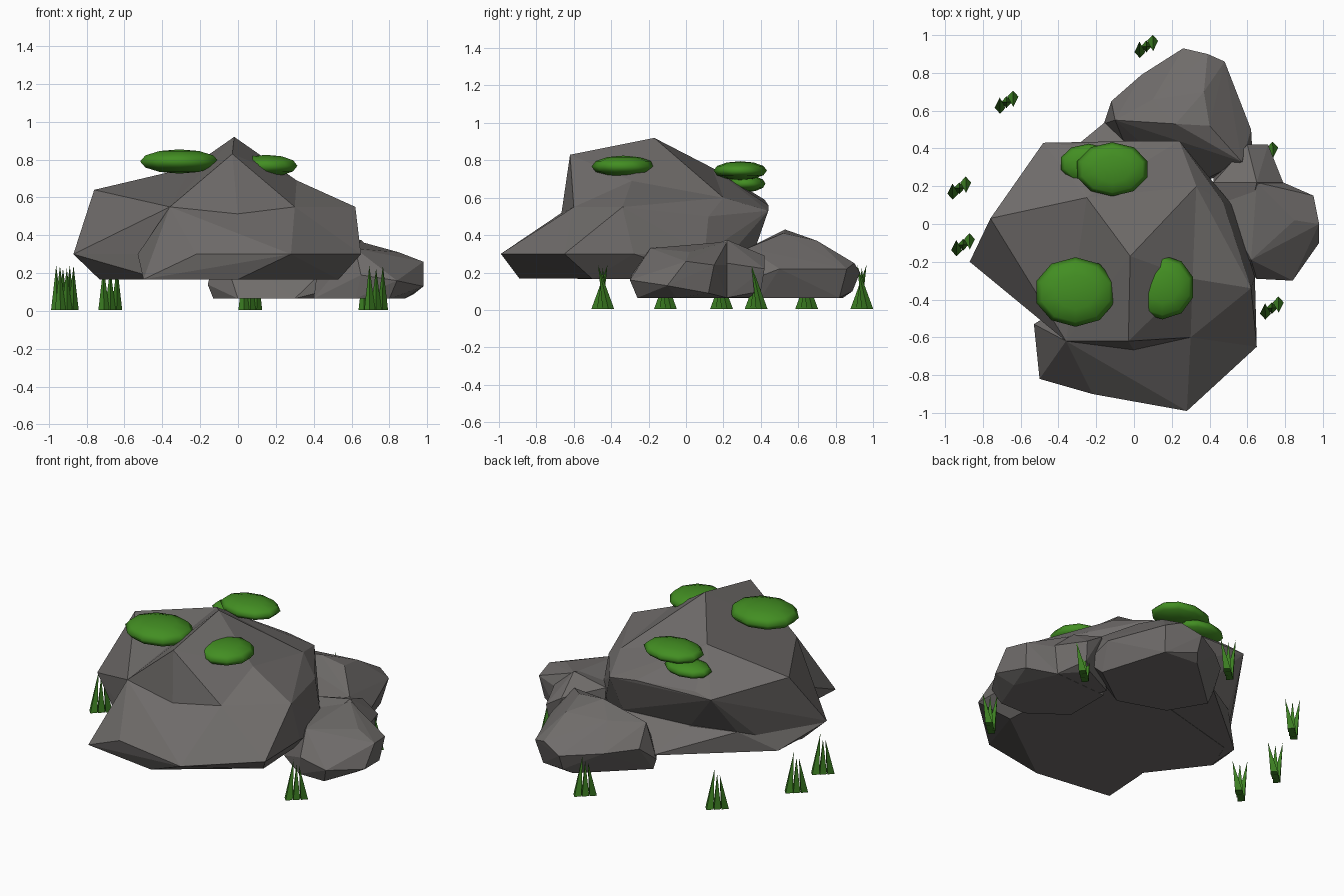
import bpy, bmesh, math
from mathutils import Vector, Matrix


def material(name, rgb):
    m = bpy.data.materials.new(name)
    m.diffuse_color = (*rgb, 1)
    return m


STONE = material("grey stone", (0.16, 0.15, 0.145))
MOSS = material("moss green", (0.055, 0.27, 0.016))
GRASS = material("grass green", (0.045, 0.21, 0.016))


def finish(bm, name, mat, smooth=False):
    bmesh.ops.recalc_face_normals(bm, faces=bm.faces)
    for f in bm.faces:
        f.smooth = smooth
    me = bpy.data.meshes.new(name)
    bm.to_mesh(me)
    bm.free()
    me.materials.append(mat)
    ob = bpy.data.objects.new(name, me)
    bpy.context.collection.objects.link(ob)
    return ob


def hull(name, points):
    """Chiselled stone: convex skin around a few corner points."""
    bm = bmesh.new()
    for p in points:
        bm.verts.new(p)
    res = bmesh.ops.convex_hull(bm, input=bm.verts)
    junk = [g for g in set(res["geom_interior"] + res["geom_unused"])
            if isinstance(g, bmesh.types.BMVert)]
    bmesh.ops.delete(bm, geom=junk, context="VERTS")
    return finish(bm, name, STONE)


def fuse(base, parts):
    bpy.context.view_layer.objects.active = base
    for part in parts:
        mod = base.modifiers.new("fuse", "BOOLEAN")
        mod.operation, mod.solver, mod.object = "UNION", "EXACT", part
        bpy.ops.object.modifier_apply(modifier=mod.name)
        bpy.data.objects.remove(part)


# main boulder: overhanging body, raised peak, front ledge and rear foot
body = hull("main_boulder", [
    (-.76, .03, .64), (-.25, .14, .76), (-.36, -.62, .55), (.30, -.60, .55),
    (.31, -.29, .69), (.62, -.34, .55), (.47, .12, .50), (.33, .20, .60),
    (-.48, .43, .57), (-.36, .42, .59), (.05, .44, .56), (.24, .44, .53),
    (-.87, -.20, .30), (.65, -.65, .30), (.64, -.28, .30), (.52, .10, .30),
    (-.36, -.62, .30), (-.53, .23, .30), (-.25, .31, .30), (.2, .36, .30),
    (-.73, -.15, .165), (-.65, .05, .165), (.50, .12, .165), (.1, .25, .165),
    (.53, -.50, .165), (-.40, -.58, .165)])
peak = hull("peak", [
    (-.02, -.17, .92), (-.03, -.62, .83), (-.25, .14, .76), (.31, -.29, .69),
    (-.36, -.62, .55), (.30, -.60, .55), (0, -.67, .49), (.33, .20, .60),
    (-.2, .1, .4), (.2, .1, .4), (.2, -.58, .4), (-.25, -.58, .4)])
ledge = hull("ledge", [
    (-.36, -.62, .55), (0, -.665, .49), (.30, -.60, .55), (-.53, -.53, .30),
    (-.50, -.82, .167), (-.22, -.90, .30), (.28, -.99, .30), (.65, -.65, .30),
    (0, -.89, .167), (.53, -.50, .167), (-.48, -.50, .167),
    (.3, -.4, .2), (-.3, -.4, .2)])
foot = hull("foot", [
    (-.71, .07, .166), (-.14, .55, .166), (.2, .5, .166), (-.53, .23, .30),
    (-.25, .32, .30), (.2, .37, .30), (-.86, -.19, .29), (-.72, -.14, .166),
    (.2, 0, .166), (.2, 0, .29)])
fuse(body, (peak, ledge, foot))

# smaller stones leaning on the boulder
hull("back_stone", [
    (.26, .93, .20), (.39, .90, .25), (.48, .86, .22), (.04, .79, .22),
    (-.12, .65, .24), (-.10, .55, .37), (.40, .52, .41), (.22, .53, .43),
    (.37, .70, .37), (.10, .66, .37), (-.16, .53, .14), (.62, .50, .22),
    (.57, .33, .33), (.63, .32, .15), (.26, .89, .10), (.45, .82, .065),
    (.22, .84, .065), (-.13, .52, .065), (.58, .40, .065), (.3, .2, .065),
    (0, .3, .065)])
side = hull("side_stone", [
    (.65, .22, .365), (.70, 0, .33), (.62, -.19, .33), (.85, .02, .31),
    (.79, .22, .24), (.95, .15, .24), (.98, 0, .26), (.98, -.10, .13),
    (.84, -.30, .16), (.65, -.29, .19), (.93, .12, .09), (.88, -.05, .065),
    (.80, -.26, .065), (.62, -.26, .065), (.76, .22, .065), (.43, .16, .30),
    (.4, .2, .065), (.4, -.1, .065)])
spur = hull("spur", [
    (.65, .22, .375), (.60, .42, .29), (.71, .42, .22), (.79, .22, .25),
    (.42, .22, .33), (.70, .40, .10), (.77, .22, .066), (.64, .36, .066),
    (.42, .25, .066), (.5, .0, .066), (.6, .0, .30)])
fuse(side, [spur])

# flat moss cushions
for i, (c, s) in enumerate([((-.31, -.36, .79), (.218, .184, .064)),
                            ((.15, -.335, .767), (.172, .17, .058)),
                            ((-.115, .29, .745), (.195, .143, .05)),
                            ((-.24, .32, .675), (.155, .105, .045))]):
    bm = bmesh.new()
    bmesh.ops.create_uvsphere(
        bm, u_segments=10, v_segments=6, radius=1,
        matrix=Matrix.LocRotScale(Vector(c), None, Vector(s)))
    finish(bm, f"moss_{i + 1}", MOSS, smooth=True)

# grass tufts: three leaning four-sided blades each
for i, (x, y) in enumerate([(.065, .94), (-.675, .645), (-.925, .19),
                            (-.905, -.11), (.73, -.445), (.70, .375)]):
    bm = bmesh.new()
    for k in (-1, 0, 1):
        base = [bm.verts.new((x + k * .034 + .029 * math.cos(a),
                              y + k * .030 + .031 * math.sin(a), .005))
                for a in (j * math.pi / 2 for j in range(4))]
        tip = bm.verts.new((x + k * .036, y - k * .025, .24 if k else .225))
        bm.faces.new(base)
        for j in range(4):
            bm.faces.new((base[j], base[(j + 1) % 4], tip))
    finish(bm, f"grass_tuft_{i + 1}", GRASS)
